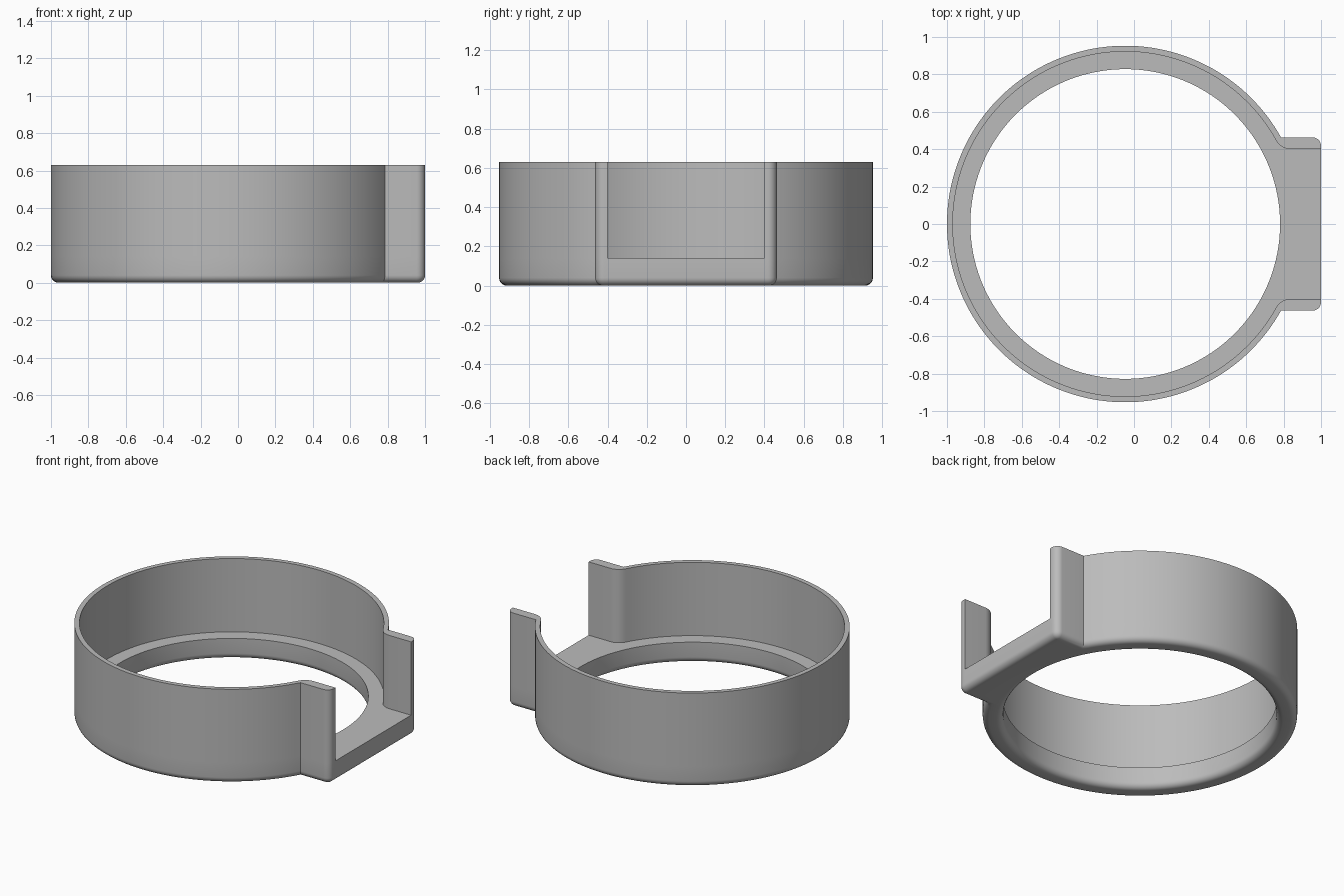
import bpy
import bmesh
from math import sin, cos, pi, asin, atan2, sqrt, radians

cube = bpy.data.objects.get("Cube")
if cube:
    bpy.data.objects.remove(cube, do_unlink=True)

# Main dimensions
CX = -0.047                                  # ring centre
R_OUT, R_IN, R_HOLE = 0.953, 0.922, 0.828
HEIGHT, FLOOR, ROUND = 0.63, 0.14, 0.04
HALF_BLOCK, HALF_SLOT = 0.463, 0.40
CORNER, FILLET = 0.045, 0.09
N_FRONT, N_CORNER, N_ARC = 16, 8, 144


def arc(x, y, r, start, end, steps):
    return [(x + r * cos(start + (end - start) * i / steps),
             y + r * sin(start + (end - start) * i / steps)) for i in range(steps + 1)]


def outline(front_x, corner, radius, start):
    """Slot mouth, corner, long ring arc, mirrored corner."""
    mouth = [(front_x, HALF_SLOT * (2 * i / N_FRONT - 1)) for i in range(N_FRONT + 1)]
    ring = arc(CX, 0, radius, start, 2 * pi - start, N_ARC)
    return mouth + corner + ring + [(x, -y) for x, y in reversed(corner)]


def outer_outline(inset):
    corner = arc(1 - CORNER, HALF_BLOCK - CORNER, CORNER - inset, 0, pi / 2, N_CORNER)
    radius = R_OUT - inset
    return outline(1 - inset, corner, radius, asin((HALF_BLOCK - inset) / radius))


def inner_outline():
    y = HALF_SLOT + FILLET
    reach = sqrt((R_IN + FILLET) ** 2 - y ** 2)
    angle = atan2(y, reach)
    corner = arc(CX + reach, y, FILLET, 1.5 * pi, pi + angle, N_CORNER)
    return outline(1, corner, R_IN, angle)


inner = inner_outline()


def hole_outline(radius):
    angles = [atan2(y, x - CX) for x, y in inner]
    return [(CX + radius * cos(a), radius * sin(a)) for a in angles]


# Chain of closed loops around the wall section
steps = [pi / 2 * i / 6 for i in range(7)]
loops = [(inner, HEIGHT), (inner, FLOOR), (hole_outline(R_HOLE), FLOOR)]
loops += [(hole_outline(R_HOLE + ROUND * (1 - sin(t))), ROUND * (1 - cos(t)))
          for t in reversed(steps)]
loops += [(outer_outline(ROUND * (1 - sin(t))), ROUND * (1 - cos(t))) for t in steps]
loops += [(outer_outline(0), FLOOR), (outer_outline(0), HEIGHT)]

bm = bmesh.new()
rows = [[bm.verts.new((x, y, z)) for x, y in pts] for pts, z in loops]
count, last = len(inner), len(rows) - 1
for r, row in enumerate(rows):
    nxt = rows[(r + 1) % len(rows)]
    open_mouth = r in (0, last - 1, last)    # no wall above the floor at the slot
    for i in range(N_FRONT if open_mouth else 0, count):
        j = (i + 1) % count
        bm.faces.new((row[i], row[j], nxt[j], nxt[i]))
bmesh.ops.remove_doubles(bm, verts=bm.verts, dist=0.0001)
bmesh.ops.delete(bm, geom=[v for v in bm.verts if not v.link_faces], context='VERTS')
bmesh.ops.recalc_face_normals(bm, faces=bm.faces)

mesh = bpy.data.meshes.new("ring_housing")
bm.to_mesh(mesh)
bm.free()
housing = bpy.data.objects.new("ring_housing", mesh)
bpy.context.collection.objects.link(housing)

# Plain grey finish
grey = bpy.data.materials.new("plain_grey")
grey.use_nodes = True
colour = (0.5, 0.5, 0.5, 1)
grey.diffuse_color = colour
grey.node_tree.nodes["Principled BSDF"].inputs["Base Color"].default_value = colour
mesh.materials.append(grey)

bpy.ops.object.select_all(action='DESELECT')
housing.select_set(True)
bpy.context.view_layer.objects.active = housing
bpy.ops.object.shade_smooth_by_angle(angle=radians(30))
